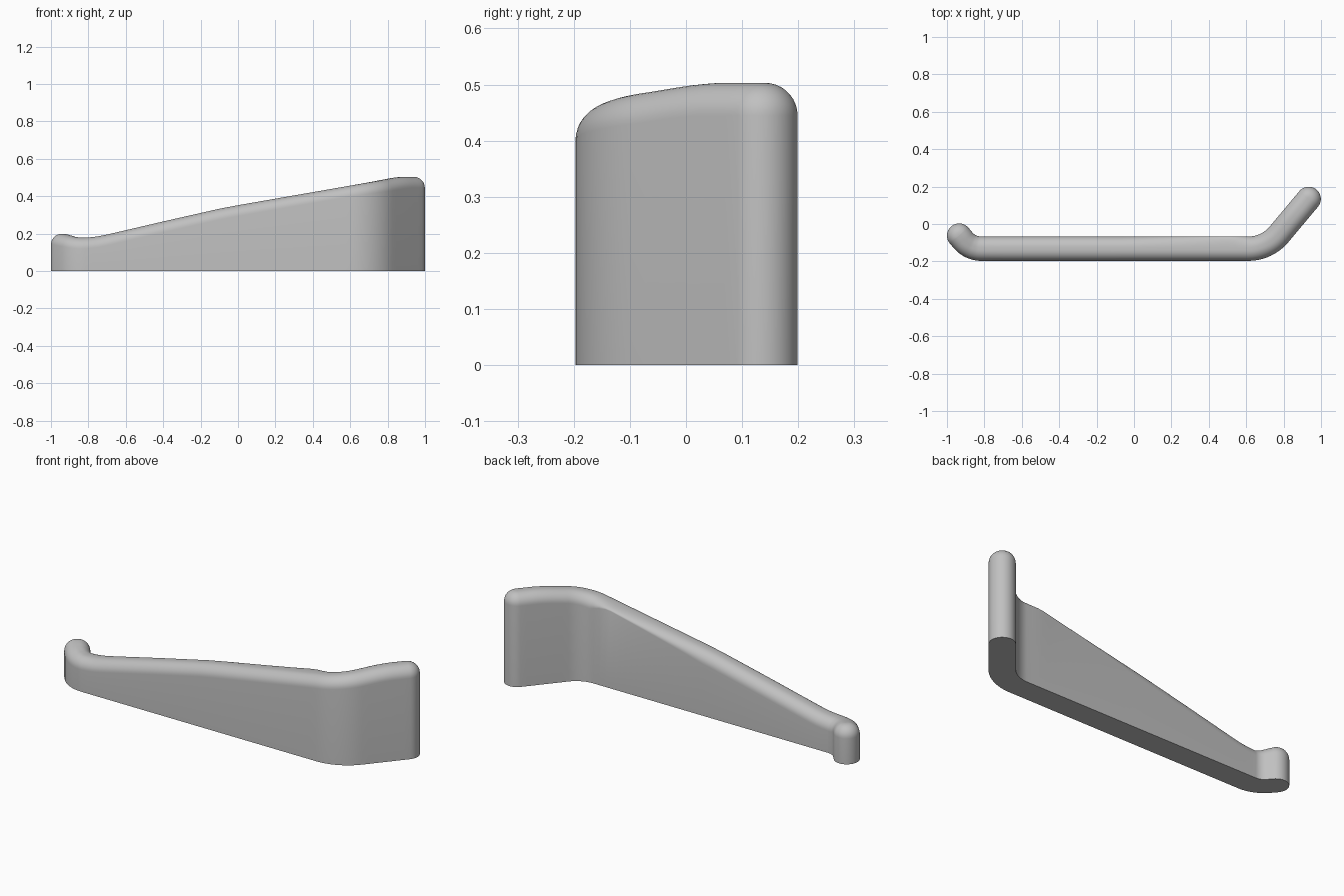
import bpy, bmesh
from math import sin, cos, radians, pi, tan

if "Cube" in bpy.data.objects:
    bpy.data.objects.remove(bpy.data.objects["Cube"], do_unlink=True)

HALF, ROUND = 0.065, 0.058      # half wall thickness, top edge radius
TURN = radians(50)              # plan bend at both ends
WALL_Y = -0.132
RINGS, CAP, BEND = 9, 20, 12

grey = bpy.data.materials.new("plain grey")
grey.use_nodes = True
grey.diffuse_color = (0.53, 0.53, 0.53, 1)
grey.node_tree.nodes["Principled BSDF"].inputs["Base Color"].default_value = grey.diffuse_color

# Ridge height along the wall
RIDGE = [(-.935, .199), (-.905, .191), (-.87, .182), (-.84, .178), (-.8, .179),
         (-.75, .185), (-.7, .195), (-.4, .265), (-.1, .333), (0, .352),
         (.78, .488), (.83, .498), (.87, .503), (1, .503)]
# Share of the rounding kept along the back edge
BACK_ROUND = [(-.05, 1), (.1, .75), (.3, .5), (.52, .25), (.56, .4), (.64, 1)]


def lookup(table, x):
    if x <= table[0][0]:
        return table[0][1]
    for (x0, v0), (x1, v1) in zip(table, table[1:]):
        if x <= x1:
            return v0 + (v1 - v0) * (x - x0) / (x1 - x0)
    return table[-1][1]


def bend(corner_x, tangent, side):
    """Plan fillet: side -1 enters the straight, side +1 leaves it."""
    radius = tangent / tan(TURN / 2)
    cx, cy = corner_x - side * tangent, WALL_Y + radius
    pts = []
    for i in range(BEND + 1):
        a = TURN * i / BEND
        pts.append((cx + side * radius * sin(a), cy - radius * cos(a), side * a))
    return pts if side > 0 else pts[::-1]


# Centreline stations: x, y, heading
left, right = bend(-0.876, 0.06, -1), bend(0.711, 0.10, 1)
x0, x1 = left[-1][0], right[0][0]
straight = [(x0 + (x1 - x0) * i / 40, WALL_Y, 0) for i in range(1, 40)]
end = (0.934, 0.134, TURN)
lx, ly, _ = right[-1]
arm = [(lx + (end[0] - lx) * i / 8, ly + (end[1] - ly) * i / 8, TURN) for i in range(1, 9)]
path = [(-0.935, -0.062, -TURN)] + left + straight + right + arm

# Outline walk: station, outward angle, edge rounding share
outline = [(p, p[2] - pi / 2, 1) for p in path]
outline += [(path[-1], path[-1][2] - pi / 2 + pi * i / CAP, 1) for i in range(1, CAP)]
outline += [(p, p[2] + pi / 2, lookup(BACK_ROUND, p[0])) for p in reversed(path)]
outline += [(path[0], path[0][2] + pi / 2 + pi * i / CAP, 1) for i in range(1, CAP)]

bm = bmesh.new()


def ring(inset, drop, floor=False):
    verts = []
    for (x, y, _), a, share in outline:
        w = HALF - inset
        z = 0 if floor else lookup(RIDGE, x) - drop * share
        verts.append(bm.verts.new((x + w * cos(a), y + w * sin(a), z)))
    return verts


# Base, upright sides and rounded rim
rings = [ring(0, 0, True)]
for k in range(RINGS + 1):
    a = pi / 2 * k / RINGS
    rings.append(ring(ROUND * (1 - cos(a)), ROUND * (1 - sin(a))))
count = len(outline)
for low, high in zip(rings, rings[1:]):
    for i in range(count):
        j = (i + 1) % count
        bm.faces.new((low[i], low[j], high[j], high[i]))
bm.faces.new(rings[0][::-1])

# Narrow strip closing the ridge, with a flat at each end
top, n = rings[-1], len(path)
back = n + CAP - 1
for i in range(n - 1):
    j = back + n - 1 - i
    bm.faces.new((top[i], top[i + 1], top[j - 1], top[j]))
bm.faces.new(top[n - 1:back + 1])
bm.faces.new(top[back + n - 1:] + [top[0]])
bmesh.ops.recalc_face_normals(bm, faces=bm.faces)

mesh = bpy.data.meshes.new("curved_wall")
bm.to_mesh(mesh)
bm.free()
mesh.materials.append(grey)
wall = bpy.data.objects.new("curved_wall", mesh)
bpy.context.collection.objects.link(wall)
bpy.ops.object.select_all(action="DESELECT")
wall.select_set(True)
bpy.context.view_layer.objects.active = wall
bpy.ops.object.shade_smooth_by_angle(angle=radians(35))
